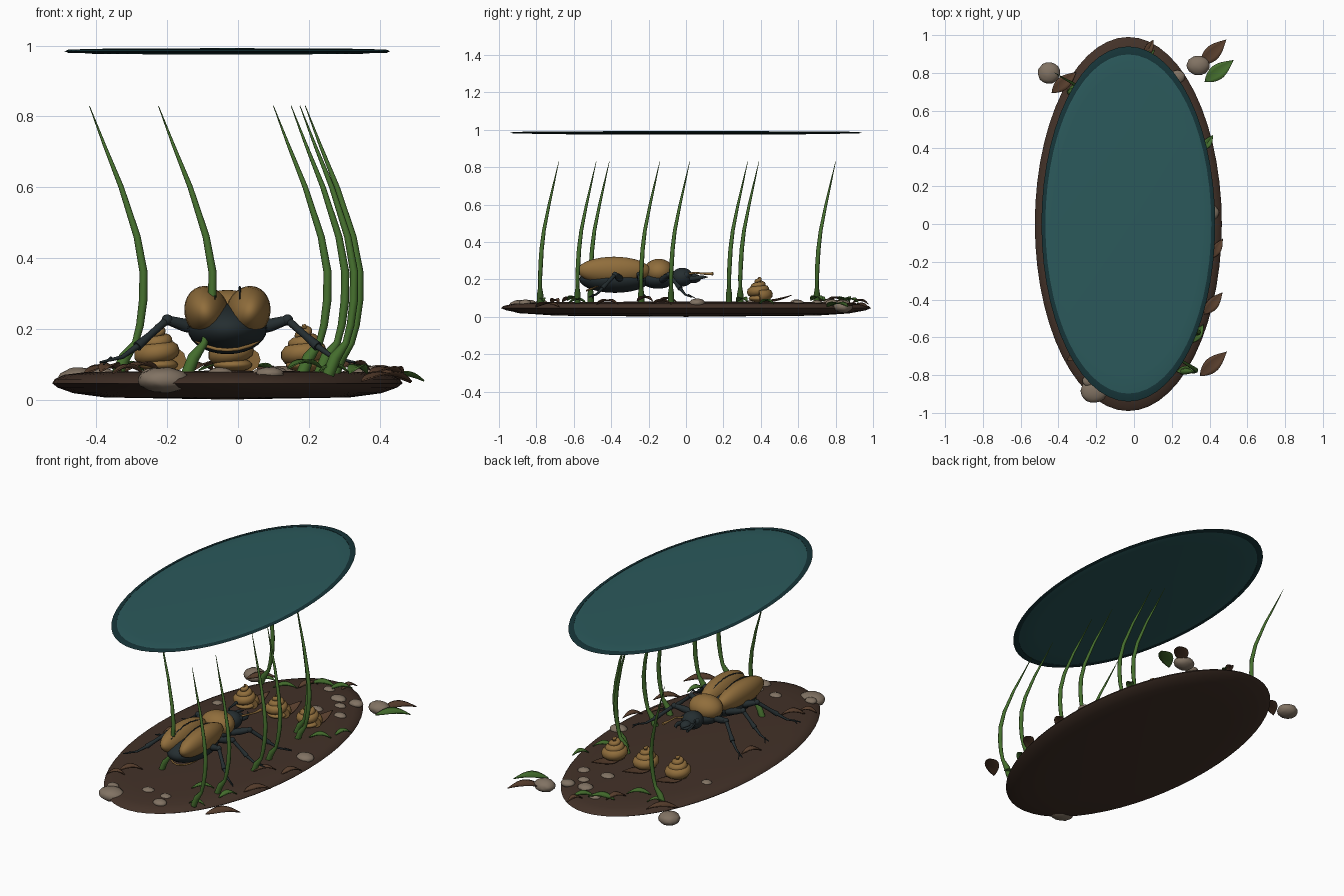
import bpy, bmesh, random
from math import sin, cos, pi, radians
from mathutils import Vector, Matrix

if "Cube" in bpy.data.objects:
    bpy.data.objects.remove(bpy.data.objects["Cube"])

random.seed(4)
CX = -0.03


def mat(name, r, g, b):
    m = bpy.data.materials.new(name)
    m.diffuse_color = (r, g, b, 1)
    m.use_nodes = True
    m.node_tree.nodes["Principled BSDF"].inputs["Base Color"].default_value = m.diffuse_color
    return m


SOIL = mat("soil", .055, .031, .021)
TEAL = mat("teal", .024, .10, .105)
RIM = mat("dark_teal", .008, .035, .04)
GOLD = mat("ochre", .28, .155, .045)
DARK = mat("shell_black", .018, .027, .03)
GREEN = mat("green", .06, .16, .027)
STONE = mat("stone", .22, .17, .125)
BROWN = mat("dry_leaf", .10, .05, .027)


def finish(ob, m, angle=40):
    ob.data.materials.append(m)
    bpy.ops.object.select_all(action='DESELECT')
    ob.select_set(True)
    bpy.context.view_layer.objects.active = ob
    bpy.ops.object.shade_smooth_by_angle(angle=radians(angle))
    return ob


def from_bm(bm, name, m, angle=40):
    bmesh.ops.recalc_face_normals(bm, faces=bm.faces)
    me = bpy.data.meshes.new(name)
    bm.to_mesh(me)
    bm.free()
    ob = bpy.data.objects.new(name, me)
    bpy.context.collection.objects.link(ob)
    return finish(ob, m, angle)


def disc(name, profile, rx, ry, m, n=56, closed=False):
    """Elliptical lathe of (radius fraction, z) points; radius 0 makes a pole."""
    bm = bmesh.new()
    rings = []
    for r, z in profile:
        k = 1 if r == 0 else n
        rings.append([bm.verts.new((CX + rx * r * cos(2 * pi * i / n), ry * r * sin(2 * pi * i / n), z))
                      for i in range(k)])
    pairs = list(zip(rings, rings[1:])) + ([(rings[-1], rings[0])] if closed else [])
    for a, b in pairs:
        for i in range(n):
            j = (i + 1) % n
            q = [a[i % len(a)], a[j % len(a)], b[j % len(b)], b[i % len(b)]]
            bm.faces.new(list(dict.fromkeys(q)))
    return from_bm(bm, name, m)


def ball(name, c, s, m, rot=(0, 0, 0), seg=28):
    bpy.ops.mesh.primitive_uv_sphere_add(segments=seg, ring_count=seg // 2, location=c, rotation=rot)
    ob = bpy.context.object
    ob.name, ob.scale = name, s
    return finish(ob, m)


def tube(name, pts, radii, m, res=3):
    cu = bpy.data.curves.new(name, 'CURVE')
    cu.dimensions, cu.bevel_depth, cu.bevel_resolution, cu.use_fill_caps = '3D', 1, res, True
    sp = cu.splines.new('POLY')
    sp.points.add(len(pts) - 1)
    for p, co, r in zip(sp.points, pts, radii):
        p.co, p.radius = (*co, 1), r
    ob = bpy.data.objects.new(name, cu)
    bpy.context.collection.objects.link(ob)
    bpy.ops.object.select_all(action='DESELECT')
    ob.select_set(True)
    bpy.context.view_layer.objects.active = ob
    bpy.ops.object.convert(target='MESH')
    return finish(bpy.context.object, m, 60)


def leaf(name, c, length, width, yaw, m, pitch=0, arch=.018):
    """Pointed leaf, arched along its length and folded at the midrib."""
    bm = bmesh.new()
    n, rows = 10, []
    for i in range(n + 1):
        t = i / n
        w = width / 2 * max(sin(pi * t ** .85), .02)
        rows.append([bm.verts.new(((t - .5) * length, k * w, arch * sin(pi * t) + .008 * abs(k) * sin(pi * t)))
                     for k in (-1, -.5, 0, .5, 1)])
    for a, b in zip(rows, rows[1:]):
        for k in range(4):
            bm.faces.new((a[k], b[k], b[k + 1], a[k + 1]))
    bm.transform(Matrix.Translation(c) @ Matrix.Rotation(radians(yaw), 4, 'Z') @ Matrix.Rotation(radians(-pitch), 4, 'Y'))
    ob = from_bm(bm, name, m)
    sol = ob.modifiers.new("thickness", 'SOLIDIFY')
    sol.thickness = .004
    return ob


# soil base and floating water disc with rim
disc("soil_base", [(0, 0), (.7, .006), (.88, .018), (.97, .034), (1, .046), (.985, .058), (.93, .07), (.8, .078), (0, .082)],
     .495, .99, SOIL)
disc("water_disc", [(0, .975), (.8, .976), (.95, .981), (.97, .985), (.94, .989), (.85, .991), (0, .993)], .46, .94, TEAL)
disc("water_rim", [(.955, .980), (.975, .979), (1, .984), (.975, .989), (.955, .989)], .46, .94, RIM, closed=True)

# grass blades: tip positions, all sharing one bent profile
TIPS = [(.175, -.68), (.19, -.48), (-.225, -.41), (.19, -.14), (.175, .02), (.15, .33), (.10, .39), (-.42, .80)]
BLADE = [(.08, -.10, .07, .017), (.10, -.10, .12, .017), (.13, -.10, .16, .010), (.143, -.10, .21, .011),
         (.152, -.097, .28, .012), (.153, -.092, .36, .0115), (.135, -.08, .46, .010), (.09, -.052, .60, .0075),
         (.042, -.025, .72, .0045), (0, 0, .83, .001)]
for tx, ty in TIPS:
    tube("grass_blade", [(tx + x, ty + y, z) for x, y, z, r in BLADE], [b[3] for b in BLADE], GREEN, 2)

# coiled mounds on dry leaves
for mx in (-.225, -.015, .19):
    pts, rad = [], []
    for i in range(91):
        t = i / 90
        a = 2 * pi * 3.6 * t
        r = .046 * (1 - t) ** .9
        pts.append((mx + r * cos(a), .39 + r * sin(a), .112 + .10 * t))
        rad.append(.027 * (1 - t) + .006 if t < .97 else .003)
    tube("coiled_mound", pts, rad, GOLD)
    ball("mound_foot", (mx, .39, .098), (.055, .055, .02), GOLD)
    leaf("mound_leaf", (mx + .01, .46, .10), .22, .09, 75, BROWN, pitch=7, arch=-.02)

# beetle body
ball("abdomen", (CX, -.38, .20), (.112, .19, .072), DARK)
for s in (-1, 1):
    ball("wing_case", (CX + s * .058, -.385, .247), (.063, .195, .075), GOLD, rot=(0, s * .3, s * .03))
    for off in (.035, .065):
        tube("wing_groove", [(CX + s * off, -.385 + .15 * k, .319 - .035 * k * k - (off - .035) * .1) for k in (-1, -.6, -.2, .2, .6, 1)],
             [.0015, .003, .003, .003, .003, .0015], DARK, 1)
    ball("eye", (CX + s * .042, .0, .222), (.017, .02, .018), DARK, seg=16)
    tube("mandible", [(CX + s * .03, .02, .205), (CX + s * .042, .06, .208), (CX + s * .032, .095, .212), (CX + s * .01, .115, .212)],
         [.014, .012, .008, .002], DARK)
    tube("antenna", [(CX + s * .035, .01, .23), (CX + s * .065, .05, .235), (CX + s * .075, .10, .23), (CX + s * .08, .145, .23)],
         [.006, .005, .006, .009], GOLD if s > 0 else DARK)
    # three jointed legs on each side: hip y, knee y, shin y, foot y
    for nm, hy, ky, sy, fy in (("front", -.13, -.09, -.03, .03), ("middle", -.24, -.25, -.24, -.22), ("rear", -.34, -.38, -.45, -.52)):
        hip, knee = Vector((CX + s * .07, hy, .195)), Vector((CX + s * .17, ky, .225))
        ankle, foot = Vector((CX + s * .255, sy, .15)), Vector((CX + s * .36, fy, .105))
        tube(nm + "_thigh", [hip, hip.lerp(knee, .5), knee], [.016, .019, .013], DARK)
        tube(nm + "_shin", [knee, knee.lerp(ankle, .6), ankle], [.011, .010, .014], DARK)
        tube(nm + "_foot", [ankle, ankle.lerp(foot, .4) - Vector((0, 0, .012)), foot], [.009, .006, .003], DARK)
        tube(nm + "_claw", [ankle.lerp(foot, .7), foot + Vector((-s * .01, .02, -.006))], [.004, .002], DARK, 1)
        ball(nm + "_knee", knee, (.016, .016, .016), DARK, seg=12)
tube("belly_trim", [(CX + .09 * k, -.50 + .06 * k * k - .03, .14 + .024 * k * k) for k in (-1, -.7, -.35, 0, .35, .7, 1)],
     [.002, .005, .005, .005, .005, .005, .002], GOLD)
ball("thorax", (CX, -.145, .242), (.098, .08, .068), GOLD)
ball("thorax_belly", (CX, -.15, .20), (.085, .09, .05), DARK)
ball("head", (CX, -.02, .212), (.06, .058, .05), DARK)
ball("snout", (CX, .04, .205), (.032, .04, .025), DARK, seg=16)

# stones: x, y, radius
STONES = [(-.45, .80, .06), (.34, .84, .054), (-.21, -.885, .065), (.09, -.86, .035), (-.05, -.77, .032), (.07, -.78, .028),
          (.12, .77, .04), (.23, .78, .036), (.01, .84, .03), (.10, .59, .036), (.25, .60, .032), (-.24, -.83, .03),
          (.40, .06, .045), (.18, .70, .03), (-.38, .35, .03)]
for x, y, r in STONES:
    outer = r > .05
    bm = bmesh.new()
    bmesh.ops.create_icosphere(bm, subdivisions=3, radius=1)
    for v in bm.verts:
        v.co *= 1 + random.uniform(-.035, .035)
    ax = 1.12 if x > -.3 else .98
    bm.transform(Matrix.Translation((x, y, .055 if outer else .073)) @ Matrix.Diagonal((r * ax, r * .95, min(r * .65, .036) if outer else r * .55, 1)))
    from_bm(bm, "stone", STONE, 50)

# scattered leaves: x, y, yaw, length, material, z
LEAVES = [(.45, .81, 37, .19, GREEN, .055), (.42, .91, 44, .19, BROWN, .05), (.42, -.74, 42, .19, BROWN, .05),
          (.42, -.42, 50, .15, BROWN, .065), (.44, -.13, 60, .12, BROWN, .065), (.39, .43, 55, .10, GREEN, .07),
          (.27, -.77, 15, .09, GREEN, .075), (.34, -.58, 60, .11, GREEN, .075), (-.37, .75, 40, .17, BROWN, .07),
          (-.31, .72, 30, .10, GREEN, .08), (-.04, .85, 20, .15, GREEN, .08), (.06, .88, 40, .13, GREEN, .078),
          (-.18, .70, 30, .13, GREEN, .085), (-.10, .80, 60, .12, BROWN, .083), (.19, -.60, 35, .12, GREEN, .085),
          (-.27, -.62, 40, .13, BROWN, .082), (-.31, -.70, 25, .10, BROWN, .075), (.33, -.22, 45, .12, BROWN, .082),
          (.33, .30, 30, .12, GREEN, .082), (-.36, -.10, 60, .12, BROWN, .08), (.08, .93, 65, .1, BROWN, .07)]
for x, y, yaw, ln, m, z in LEAVES:
    leaf("fallen_leaf", (x, y, z), ln, ln * .42, yaw, m)
